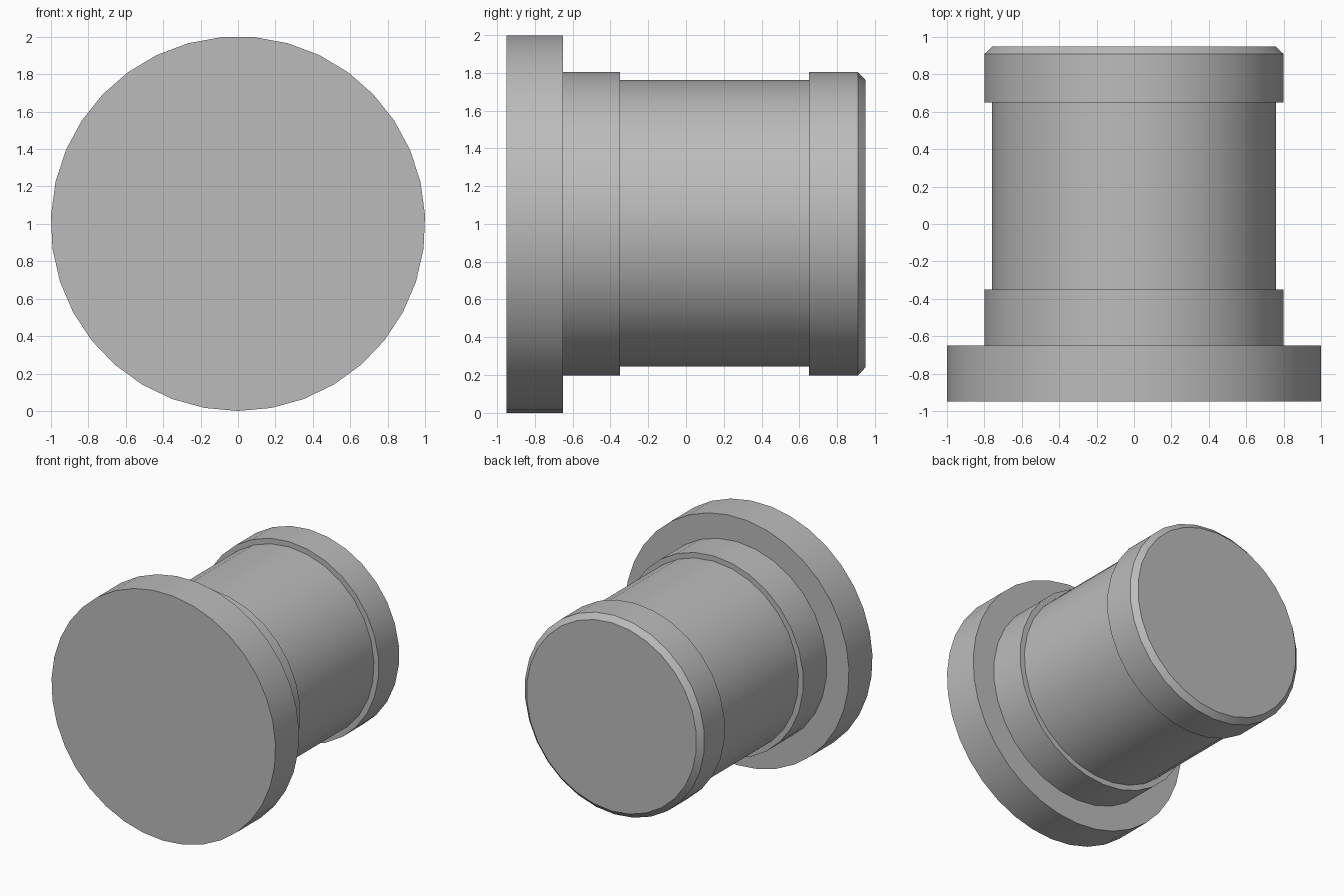
import bpy, bmesh, math
from mathutils import Vector

cube = bpy.data.objects.get("Cube")
if cube:
    bpy.data.objects.remove(cube, do_unlink=True)

GREY = (0.5, 0.5, 0.5, 1)
grey = bpy.data.materials.new("plain grey")
grey.use_nodes = True
grey.diffuse_color = GREY
grey.node_tree.nodes["Principled BSDF"].inputs["Base Color"].default_value = GREY

AXIS_Z = 1.001
FLANGE_R, COLLAR_R, SHAFT_R = 1.001, 0.803, 0.76
# Outline of each round: radius, sides, start angle in degrees
FLANGE = (FLANGE_R, 35, -90)
COLLAR = (COLLAR_R, 30, 90)
SHAFT = (SHAFT_R, 29, 90)
TIP = (SHAFT_R, 30, 90)


def ring(bm, outline, y):
    """Closed loop of vertices around the y axis."""
    r, sides, start = outline
    angles = [math.radians(start + 360 * i / sides) for i in range(sides)]
    return [bm.verts.new((r * math.cos(a), y, AXIS_Z + r * math.sin(a))) for a in angles]


def pairs(loop):
    return zip(loop, loop[1:] + loop[:1])


def wall(bm, a, b):
    """Band of quads between two rings, front ring first."""
    for (a0, a1), (b0, b1) in zip(pairs(a), pairs(b)):
        face = bm.faces.new((a0, a1, b1, b0))
        face.normal_update()
        mid = face.calc_center_median()
        if face.normal.dot(Vector((mid.x, 0, mid.z - AXIS_Z))) < 0:
            face.normal_flip()


def shoulder(bm, outer, inner, facing):
    """Flat step between two rings of different side counts."""
    edges = []
    for loop in (outer, inner):
        for v, w in pairs(loop):
            edges.append(bm.edges.get((v, w)) or bm.edges.new((v, w)))
    made = bmesh.ops.triangle_fill(bm, edges=edges, use_beauty=True, normal=(0, facing, 0))
    for f in made["geom"]:
        if isinstance(f, bmesh.types.BMFace):
            f.normal_update()
            if f.normal.y * facing < 0:
                f.normal_flip()


def cap(bm, loop, facing):
    face = bm.faces.new(loop)
    face.normal_update()
    if face.normal.y * facing < 0:
        face.normal_flip()


def finish(bm, name):
    mesh = bpy.data.meshes.new(name)
    bm.to_mesh(mesh)
    bm.free()
    mesh.materials.append(grey)
    obj = bpy.data.objects.new(name, mesh)
    bpy.context.collection.objects.link(obj)
    bpy.ops.object.select_all(action='DESELECT')
    obj.select_set(True)
    bpy.context.view_layer.objects.active = obj
    bpy.ops.object.shade_smooth_by_angle(angle=math.radians(30))


# Wide flange at the front
bm = bmesh.new()
front, back = ring(bm, FLANGE, -0.95), ring(bm, FLANGE, -0.65)
cap(bm, front, -1)
wall(bm, front, back)
shoulder(bm, back, ring(bm, COLLAR, -0.65), 1)
finish(bm, "flange")

# Collar behind the flange
bm = bmesh.new()
front, back = ring(bm, COLLAR, -0.65), ring(bm, COLLAR, -0.35)
wall(bm, front, back)
shoulder(bm, back, ring(bm, SHAFT, -0.35), 1)
finish(bm, "front_collar")

# Slimmer shaft
bm = bmesh.new()
wall(bm, ring(bm, SHAFT, -0.35), ring(bm, SHAFT, 0.65))
finish(bm, "shaft")

# Rear collar with chamfered end
bm = bmesh.new()
front, back = ring(bm, COLLAR, 0.65), ring(bm, COLLAR, 0.91)
tip = ring(bm, TIP, 0.95)
shoulder(bm, front, ring(bm, SHAFT, 0.65), -1)
wall(bm, front, back)
wall(bm, back, tip)
cap(bm, tip, 1)
finish(bm, "rear_collar")
